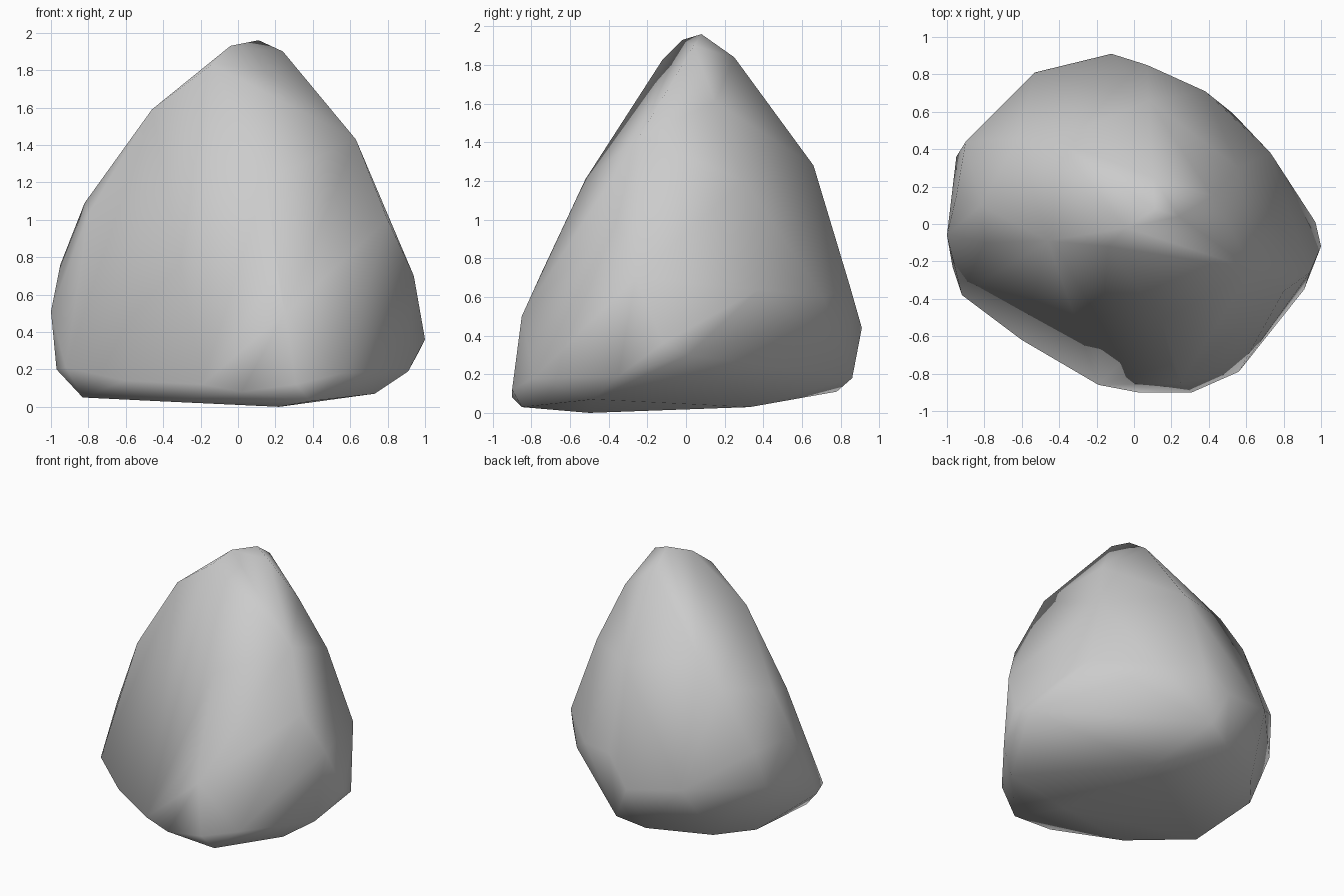
import bpy, bmesh

# Corner points of the boulder, grouped by height
peak = [(-.04, -.02, 1.93), (.11, .08, 1.96), (.24, .04, 1.9), (.1, .25, 1.84), (-.14, -.12, 1.83)]
shoulder = [(-.46, -.09, 1.59), (.1, .43, 1.55), (.42, .15, 1.61), (.63, -.24, 1.43),
            (.08, .66, 1.28), (.15, -.52, 1.21), (-.82, .1, 1.09), (-.8, -.1, 1.03),
            (-.62, .46, 1.19), (-.42, .45, 1.37), (.8, -.36, 1.0), (.56, .3, 1.2)]
belly = [(.94, -.26, .7), (.73, .38, .64), (.53, .59, .47), (.38, .71, .6), (.07, .85, .65),
         (-.12, .91, .44), (-.53, .81, .5), (-.9, .44, .76), (-.95, .36, .47),
         (-.95, .15, .76), (-1, -.06, .51), (1, -.12, .36), (.97, .01, .3),
         (.2, -.75, .72), (.25, -.85, .5)]
foot = [(.91, -.35, .19), (.56, -.79, .18), (.39, -.85, .03), (.31, -.9, .12), (.02, -.9, .08),
        (-.19, -.86, .12), (-.6, -.62, .14), (-.92, -.38, .21), (-.97, -.23, .2),
        (-.83, -.3, .05), (-.42, -.62, .03), (.22, -.5, 0), (.73, -.48, .07), (.1, .33, .03),
        (-.2, .78, .11), (0, .86, .18), (-.82, .3, .08), (-.62, .55, .08)]

# Wrap the points in a faceted skin
bm = bmesh.new()
for p in peak + shoulder + belly + foot:
    bm.verts.new(p)
bmesh.ops.convex_hull(bm, input=bm.verts)
bmesh.ops.delete(bm, geom=[v for v in bm.verts if not v.link_faces], context='VERTS')
bmesh.ops.recalc_face_normals(bm, faces=bm.faces)
for f in bm.faces:
    f.smooth = True

mesh = bpy.data.meshes.new("boulder")
bm.to_mesh(mesh)
bm.free()
bpy.context.collection.objects.link(bpy.data.objects.new("boulder", mesh))
